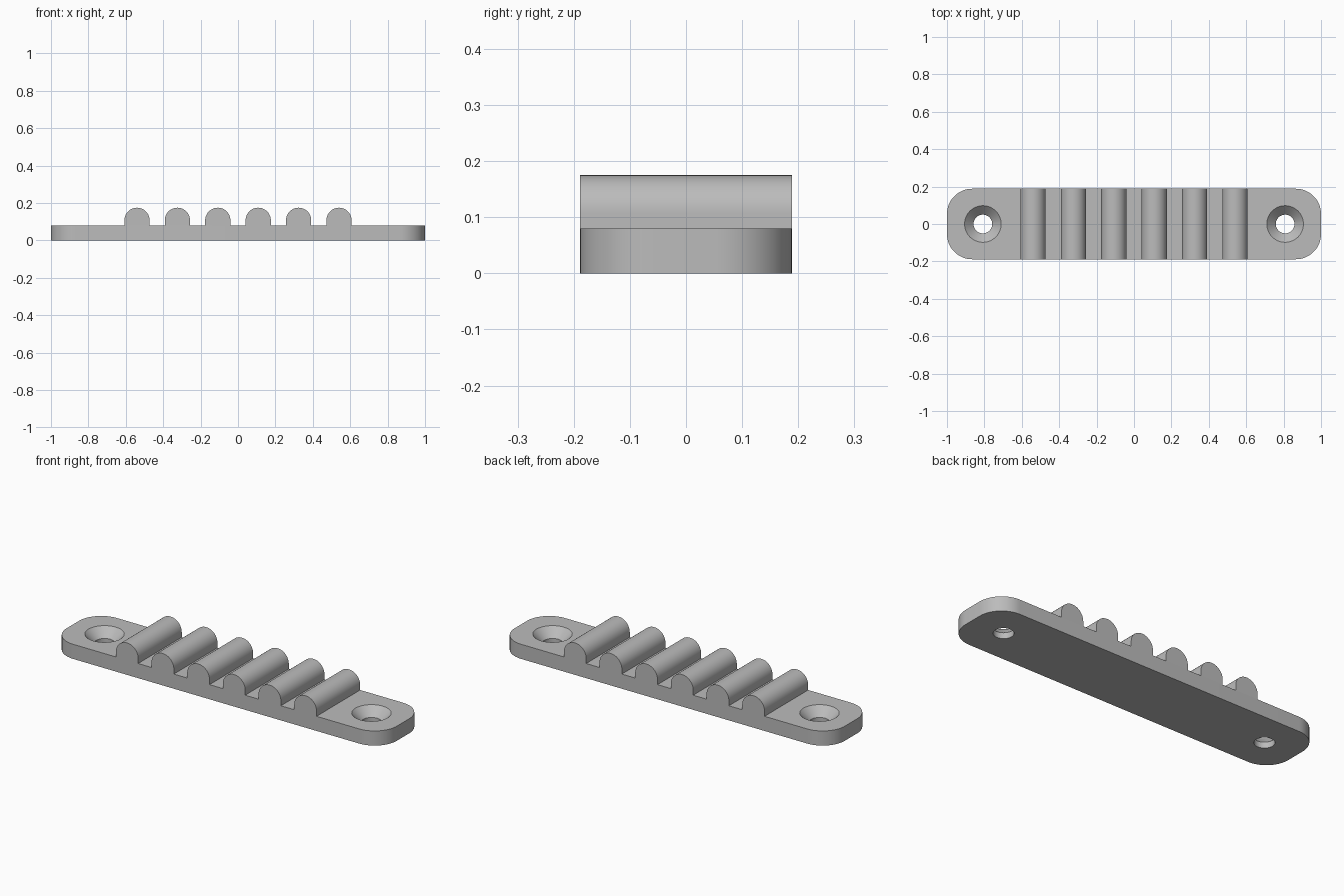
import bpy, bmesh, math

if "Cube" in bpy.data.objects:
    bpy.data.objects.remove(bpy.data.objects["Cube"])

HALF_Y, THICK = 0.1885, 0.08
CORNER = 0.135
HOLE_X, HOLE_R, SINK_R = 0.808, 0.05, 0.098
RIB_R, RIB_TOP, PITCH = 0.0675, 0.175, 0.216

grey = bpy.data.materials.new("grey plastic")
grey.diffuse_color = (0.5, 0.5, 0.5, 1)
grey.use_nodes = True
grey.node_tree.nodes["Principled BSDF"].inputs["Base Color"].default_value = grey.diffuse_color


def arc(cx, cy, r, a0, a1, n):
    return [(cx + r * math.cos(math.radians(a0 + (a1 - a0) * i / n)),
             cy + r * math.sin(math.radians(a0 + (a1 - a0) * i / n))) for i in range(n + 1)]


def finish(name, bm):
    bmesh.ops.recalc_face_normals(bm, faces=bm.faces[:])
    mesh = bpy.data.meshes.new(name)
    bm.to_mesh(mesh)
    bm.free()
    mesh.materials.append(grey)
    obj = bpy.data.objects.new(name, mesh)
    bpy.context.collection.objects.link(obj)
    return obj


def prism(name, points, direction):
    """Extrude a closed outline of 3D points along a direction."""
    bm = bmesh.new()
    face = bm.faces.new([bm.verts.new(p) for p in points])
    new = bmesh.ops.extrude_face_region(bm, geom=[face])["geom"]
    bmesh.ops.translate(bm, vec=direction, verts=[v for v in new if isinstance(v, bmesh.types.BMVert)])
    return finish(name, bm)


def screw_cutter(x):
    """Straight bore with a conical countersink, stacked as rings."""
    profile = [(HOLE_R, -0.02), (HOLE_R, THICK - SINK_R + HOLE_R),
               (SINK_R, THICK), (SINK_R, THICK + 0.02)]
    bm = bmesh.new()
    n = 48
    rings = [[bm.verts.new((x + px, py, z)) for px, py in arc(0, 0, r, 0, 360, n)[:-1]]
             for r, z in profile]
    for a, b in zip(rings, rings[1:]):
        for i in range(n):
            j = (i + 1) % n
            bm.faces.new((a[i], a[j], b[j], b[i]))
    bm.faces.new(rings[0])
    bm.faces.new(rings[-1])
    return finish("screw_hole_cutter", bm)


def smooth(obj):
    bpy.ops.object.select_all(action="DESELECT")
    obj.select_set(True)
    bpy.context.view_layer.objects.active = obj
    bpy.ops.object.shade_smooth_by_angle(angle=math.radians(30))


# Base plate with rounded corners
cx, cy = 1 - CORNER, HALF_Y - CORNER
outline = (arc(cx, cy, CORNER, 0, 90, 16) + arc(-cx, cy, CORNER, 90, 180, 16)
           + arc(-cx, -cy, CORNER, 180, 270, 16) + arc(cx, -cy, CORNER, 270, 360, 16))
plate = prism("base_plate", [(x, y, 0) for x, y in outline], (0, 0, THICK))

# Countersunk screw holes
for side in (-1, 1):
    cutter = screw_cutter(side * HOLE_X)
    mod = plate.modifiers.new("screw_hole", "BOOLEAN")
    mod.operation, mod.solver, mod.object = "DIFFERENCE", "EXACT", cutter
    bpy.context.view_layer.objects.active = plate
    bpy.ops.object.modifier_apply(modifier=mod.name)
    bpy.data.objects.remove(cutter)
smooth(plate)

# Six round-topped ribs across the plate
for i in range(6):
    x = (i - 2.5) * PITCH
    shape = ([(x - RIB_R, THICK), (x + RIB_R, THICK)]
             + arc(x, RIB_TOP - RIB_R, RIB_R, 0, 180, 32))
    smooth(prism(f"rib_{i + 1}", [(px, -HALF_Y, pz) for px, pz in shape], (0, 2 * HALF_Y, 0)))
